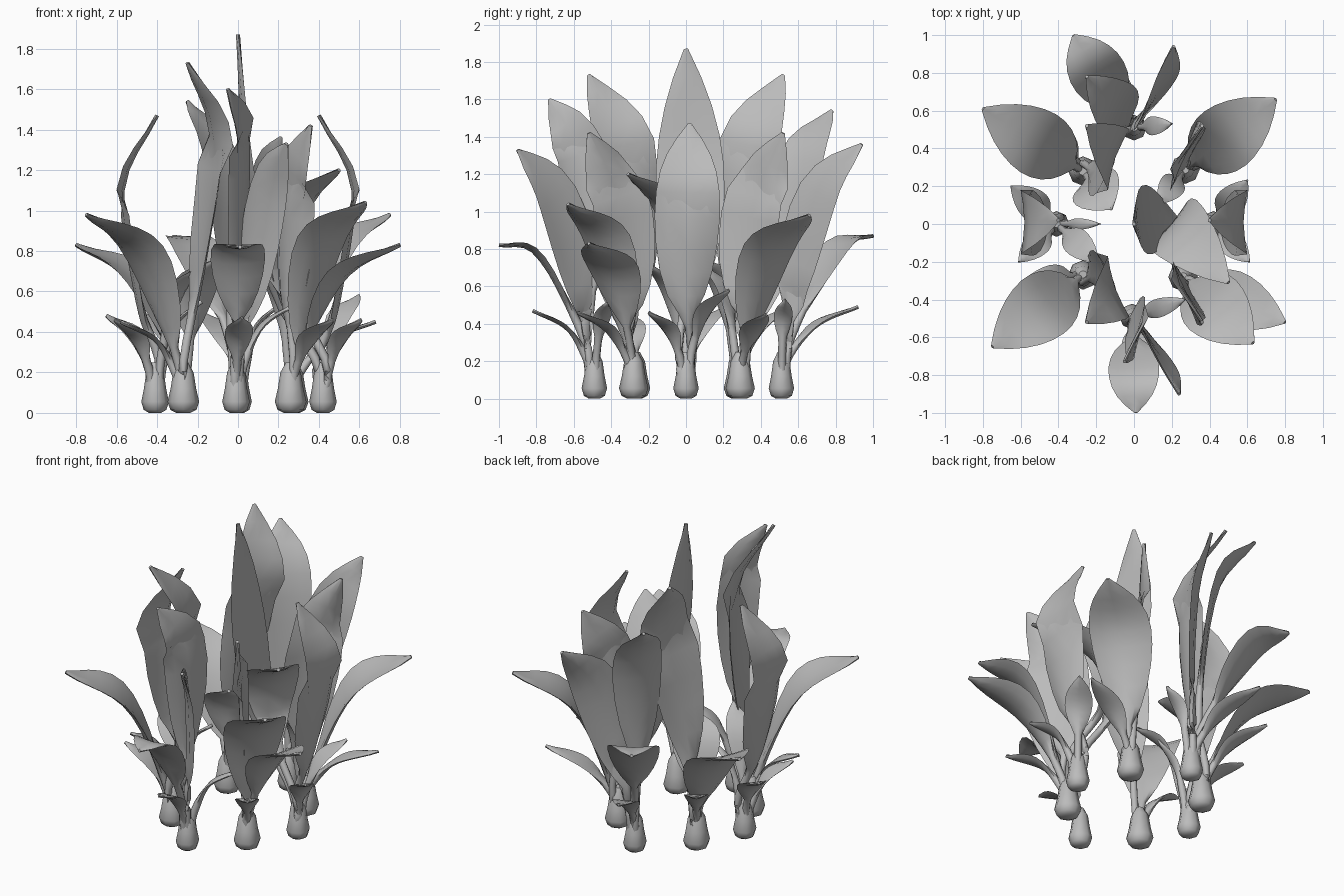
import bpy, bmesh
from math import sin, cos, pi, radians
from mathutils import Vector

cube = bpy.data.objects.get("Cube")
if cube:
    bpy.data.objects.remove(cube)

GREY = (0.5, 0.5, 0.5, 1)
mat = bpy.data.materials.new("plain_grey")
mat.use_nodes = True
mat.diffuse_color = GREY
mat.node_tree.nodes["Principled BSDF"].inputs["Base Color"].default_value = GREY
parts = []


def add_object(name, rings):
    """Skin closed rings of points into one capped solid."""
    bm = bmesh.new()
    rows = [[bm.verts.new(p) for p in ring] for ring in rings]
    n = len(rows[0])
    for low, high in zip(rows, rows[1:]):
        for i in range(n):
            j = (i + 1) % n
            bm.faces.new((low[i], low[j], high[j], high[i]))
    bm.faces.new(rows[0])
    bm.faces.new(rows[-1])
    bmesh.ops.recalc_face_normals(bm, faces=bm.faces)
    mesh = bpy.data.meshes.new(name)
    bm.to_mesh(mesh)
    bm.free()
    mesh.materials.append(mat)
    obj = bpy.data.objects.new(name, mesh)
    bpy.context.collection.objects.link(obj)
    parts.append(obj)


def spline(points, t):
    """Catmull-Rom position at t from 0 to 1."""
    p = [points[0] * 2 - points[1], *points, points[-1] * 2 - points[-2]]
    segments = len(points) - 1
    i = min(int(t * segments), segments - 1)
    u = t * segments - i
    a, b, c, d = p[i:i + 4]
    return 0.5 * (2 * b + (c - a) * u + (2 * a - 5 * b + 4 * c - d) * u ** 2
                  + (3 * b - a - 3 * c + d) * u ** 3)


def leaf(name, base, tip, width, mids=(), side=None, stem=0.42, cup=0.2, steps=16):
    """A stalk that widens into a thin pointed blade along a curved path."""
    x, y = base
    tip = Vector(tip)
    flat = Vector((tip.x - x, tip.y - y, 0))
    foot = Vector((x, y, 0.08)) + flat.normalized() * 0.02
    if not mids:
        mids = [(x + flat.x * 0.45, y + flat.y * 0.45, tip.z * 0.8)]
    neck = foot + flat.normalized() * 0.02
    neck.z = min(0.27, tip.z * 0.45)
    path = [foot, neck, *map(Vector, mids), tip]
    if side is None:
        across = Vector((-flat.y, flat.x, 0)).normalized()
    else:
        across = Vector((cos(radians(side)), sin(radians(side)), 0))
    rings = []
    for k in range(steps + 1):
        t = k / steps
        tangent = (spline(path, min(t + 0.01, 1)) - spline(path, max(t - 0.01, 0))).normalized()
        s = (across - tangent * across.dot(tangent)).normalized()
        n = tangent.cross(s)
        if n.z < 0:
            n = -n
        blade = max(0, (t - stem) / (1 - stem))
        swell = width / 2 * sin(pi * blade) ** 0.8 if 0 < blade < 1 else 0
        w = max(0.022 * (1 - blade), swell, 0.03 * width)
        thick = 0.022 - 0.012 * min(1, blade * 3)
        bend = cup * max(0, w - 0.02)
        centre = spline(path, t)
        ring = []
        for u, h in ((-1, 0), (-0.6, 0.8), (0, 1), (0.6, 0.8), (1, 0), (0.6, -0.8), (0, -1), (-0.6, -0.8)):
            ring.append(centre + s * w * u + n * (bend * u * u + thick * h))
        rings.append(ring)
    add_object(name, rings)


def bulb(name, base, size):
    """Swollen foot that narrows into the stalks."""
    profile = ((0.03, 0), (0.056, 0.015), (0.068, 0.055), (0.055, 0.12), (0.044, 0.2), (0.02, 0.25))
    rings = [[Vector((base[0] + r * size * cos(i * pi / 4), base[1] + r * size * sin(i * pi / 4), z))
              for i in range(8)] for r, z in profile]
    add_object(name, rings)


# Front and back plants: tall blade, slanted blade, low blade and small leaves
front, back = (-0.01, -0.49), (0, 0.51)
bulb("front_bulb", front, 1)
bulb("back_bulb", back, 1)
leaf("front_tall_leaf", front, (-0.05, -0.73, 1.6), 0.3,
     [(0, -0.5, 0.7), (0.03, -0.56, 1.3)], side=70)
leaf("front_slanted_leaf", front, (0.24, -0.9, 1.33), 0.3,
     [(0.05, -0.57, 0.6), (0.13, -0.7, 1.07)], side=130, stem=0.35)
leaf("front_low_leaf", front, (0.01, -1, 0.82), 0.27, [(0, -0.64, 0.52), (0, -0.82, 0.79)])
leaf("front_small_leaf", front, (0.02, -0.82, 0.47), 0.14)
leaf("front_side_leaf", front, (0.27, -0.4, 0.53), 0.1)
leaf("back_tall_leaf", back, (-0.25, 0.78, 1.54), 0.3,
     [(-0.05, 0.54, 0.7), (-0.11, 0.63, 1.28)], side=55)
leaf("back_slanted_leaf", back, (0.21, 0.94, 1.36), 0.3,
     [(0.05, 0.58, 0.6), (0.13, 0.72, 1.09)], side=50, stem=0.35)
leaf("back_low_leaf", back, (-0.32, 1, 0.87), 0.3, [(-0.1, 0.66, 0.54), (-0.22, 0.84, 0.82)])
leaf("back_small_leaf", back, (-0.17, 0.92, 0.49), 0.15)
leaf("back_side_leaf", back, (0.2, 0.53, 0.53), 0.1)

# Left and right plants: upright blades that curl inward at the tip
left, right = (0.42, 0), (-0.41, 0)
for name, base, s in (("left", left, 1), ("right", right, -1)):
    bulb(name + "_bulb", base, 1)
    leaf(name + "_upright_leaf", base, (0.4 * s, 0.02, 1.47), 0.35,
         [(0.49 * s, 0, 0.55), (0.57 * s, 0.01, 1.1)], side=90, stem=0.4)
    leaf(name + "_small_front_leaf", base, (0.61 * s, -0.2, 0.46), 0.14)
leaf("left_small_back_leaf", left, (0.6, 0.23, 0.58), 0.16)
leaf("right_small_back_leaf", right, (-0.65, 0.2, 0.48), 0.17)
leaf("centre_tall_leaf", left, (0, 0, 1.87), 0.37,
     [(0.17, 0.02, 0.62), (0.04, 0.02, 1.25)], side=95, stem=0.42, cup=0.1)
leaf("left_broad_leaf", left, (0.5, -0.31, 1.2), 0.36,
     [(0.22, 0, 0.65), (0.27, -0.06, 1)], side=50, stem=0.4)
leaf("right_inner_leaf", right, (-0.19, -0.2, 0.72), 0.15)
leaf("right_thin_leaf", right, (-0.18, 0, 0.55), 0.06)

# Corner plants: a tall blade, a wide arching blade and a small leaf
corners = (
    ("front_right", (-0.27, -0.27), (-0.75, -0.65, 0.98), (-0.58, -0.3, 0.45)),
    ("back_right", (-0.27, 0.28), (-0.8, 0.61, 0.83), (-0.49, 0.6, 0.5)),
    ("front_left", (0.26, -0.28), (0.63, -0.63, 1.04), (0.47, -0.58, 0.46)),
    ("back_left", (0.27, 0.29), (0.75, 0.66, 0.98), (0.68, 0.43, 0.45)),
)
for name, base, wide, small in corners:
    x, y = base
    s = 1 if y > 0 else -1
    bulb(name + "_bulb", base, 1.15)
    leaf(name + "_wide_leaf", base, wide, 0.36, stem=0.36)
    leaf(name + "_small_leaf", base, small, 0.14)
    if x < 0:
        leaf(name + "_tall_leaf", base, (-0.25, 0.52 * s, 1.73), 0.36,
             [(-0.19, y, 0.7), (-0.11, y + 0.07 * s, 1.35)], side=90 - 18 * s, stem=0.38)
    else:
        leaf(name + "_tall_leaf", base, (0.36, 0.52 * s, 1.42), 0.36,
             [(0.25, y + 0.03 * s, 0.6), (0.27, y + 0.09 * s, 1.08)], side=90 - 30 * s, stem=0.36)
leaf("front_left_low_leaf", corners[2][1], (0.8, -0.52, 0.83), 0.3)
leaf("back_left_inner_leaf", corners[3][1], (0.13, 0.11, 0.7), 0.14)
leaf("back_right_inner_leaf", corners[1][1], (-0.12, 0.08, 0.75), 0.28)

# Smooth blades with crisp rims
bpy.ops.object.select_all(action="DESELECT")
for obj in parts:
    obj.select_set(True)
bpy.context.view_layer.objects.active = parts[0]
bpy.ops.object.shade_smooth_by_angle(angle=radians(60))
